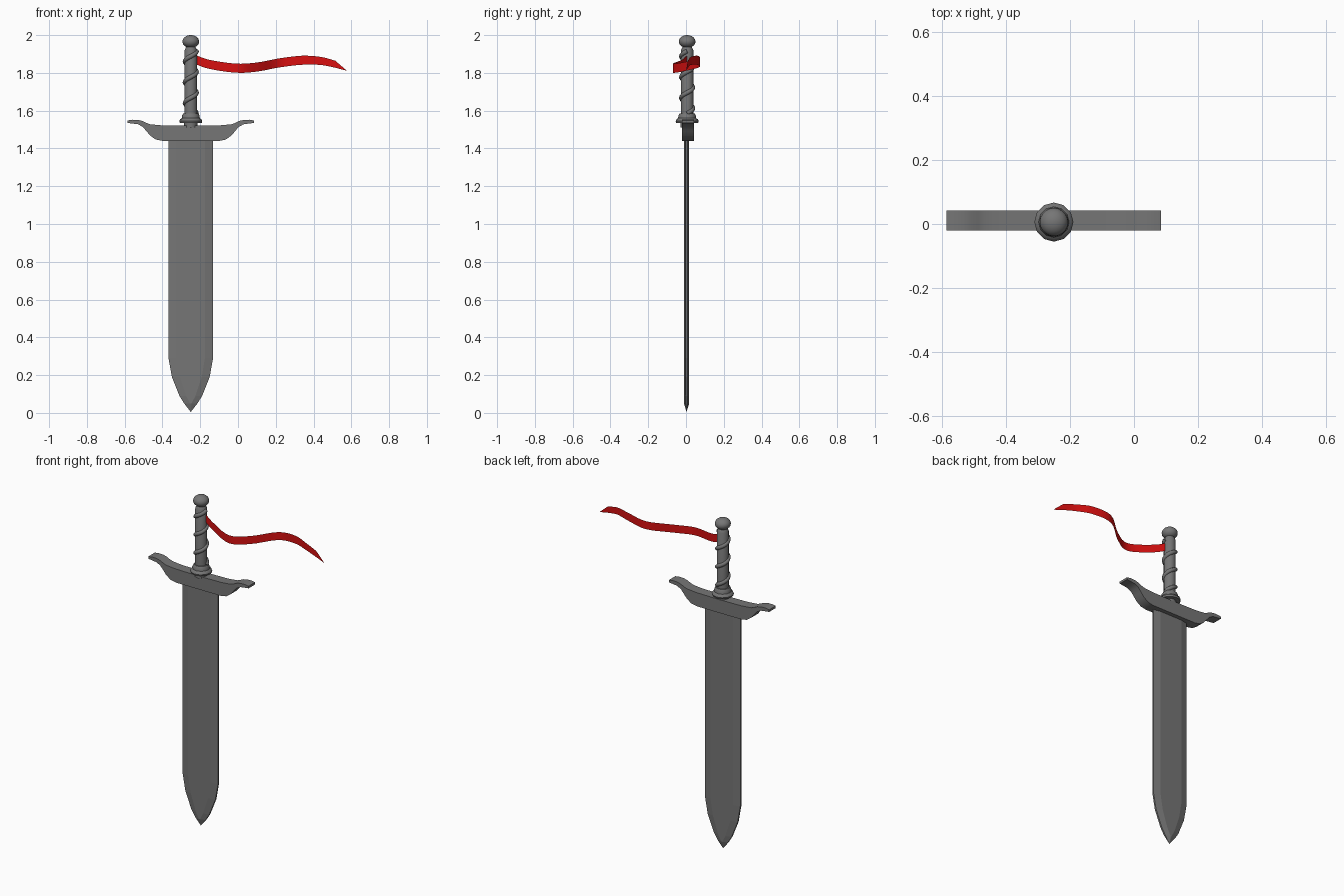
import bpy, bmesh, math
from mathutils import Vector

if "Cube" in bpy.data.objects:
    bpy.data.objects.remove(bpy.data.objects["Cube"])

CX, CY = -0.25, 0.006   # sword axis


def material(name, rgb):
    m = bpy.data.materials.new(name)
    m.use_nodes = True
    m.diffuse_color = (*rgb, 1)
    m.node_tree.nodes["Principled BSDF"].inputs["Base Color"].default_value = (*rgb, 1)
    return m


steel = material("dark steel", (0.18, 0.18, 0.18))
red = material("ribbon red", (0.68, 0.005, 0.005))


def finish(bm, name, mat, smooth=None):
    bmesh.ops.recalc_face_normals(bm, faces=bm.faces)
    me = bpy.data.meshes.new(name)
    bm.to_mesh(me)
    bm.free()
    me.materials.append(mat)
    ob = bpy.data.objects.new(name, me)
    bpy.context.collection.objects.link(ob)
    if smooth:
        bpy.ops.object.select_all(action='DESELECT')
        ob.select_set(True)
        bpy.context.view_layer.objects.active = ob
        bpy.ops.object.shade_smooth_by_angle(angle=math.radians(smooth))
    return ob


def lathe(name, profile, sides, smooth):
    """Spin (radius, z) pairs around the sword axis."""
    bm = bmesh.new()
    rings = []
    for r, z in profile:
        angles = [2 * math.pi * i / sides for i in range(sides)]
        rings.append([bm.verts.new((CX + r * math.cos(a), CY + r * math.sin(a), z)) for a in angles])
    for lo, hi in zip(rings, rings[1:]):
        for i in range(sides):
            j = (i + 1) % sides
            bm.faces.new((lo[i], lo[j], hi[j], hi[i]))
    bm.faces.new(rings[0])
    bm.faces.new(rings[-1])
    return finish(bm, name, steel, smooth)


# Blade: bevelled sections of (half width, flat half width, z) down to the point
bm = bmesh.new()
sections = [(0.118, 0.075, 1.46), (0.118, 0.075, 0.29), (0.1, 0.058, 0.19), (0.06, 0.025, 0.09), (0.035, 0.004, 0.05)]
rings = []
for w, f, z in sections:
    outline = [(-w, -.005), (-f, -.014), (f, -.014), (w, -.005), (w, .005), (f, .014), (-f, .014), (-w, .005)]
    rings.append([bm.verts.new((CX + x, 0.003 + y, z)) for x, y in outline])
for a, b in zip(rings, rings[1:]):
    for i in range(8):
        j = (i + 1) % 8
        bm.faces.new((a[i], a[j], b[j], b[i]))
tip = bm.verts.new((CX, 0.003, 0.005))
for i in range(8):
    bm.faces.new((rings[-1][i], rings[-1][(i + 1) % 8], tip))
bm.faces.new(rings[0])
finish(bm, "blade", steel)

# Cross guard: (half x, top z, bottom z), mirrored and given depth
half = [(0.0, 1.52, 1.44), (0.15, 1.522, 1.44), (0.185, 1.525, 1.447), (0.215, 1.528, 1.468), (0.235, 1.535, 1.492),
        (0.255, 1.545, 1.515), (0.28, 1.551, 1.528), (0.31, 1.552, 1.532), (0.335, 1.548, 1.535)]
stations = [(-x, t, b) for x, t, b in reversed(half[1:])] + half
bm = bmesh.new()
rings = []
for x, t, b in stations:
    corners = [(-0.02, b), (0.042, b), (0.042, t), (-0.02, t)]
    rings.append([bm.verts.new((CX + x, y, z)) for y, z in corners])
for a, b in zip(rings, rings[1:]):
    for i in range(4):
        j = (i + 1) % 4
        bm.faces.new((a[i], a[j], b[j], b[i]))
bm.faces.new(rings[0])
bm.faces.new(rings[-1])
finish(bm, "cross_guard", steel, 35)

# Collar, grip and pommel
lathe("collar", [(0.035, 1.51), (0.035, 1.535), (0.058, 1.535), (0.061, 1.545), (0.056, 1.555),
                 (0.048, 1.56), (0.046, 1.575), (0.04, 1.585)], 12, 35)
lathe("grip", [(0.033, 1.56), (0.033, 1.92), (0.028, 1.93), (0.022, 1.945)], 16, 40)
arc = [math.radians(-85 + 10 * i) for i in range(18)]
lathe("pommel", [(0.044 * math.cos(a), 1.966 + 0.034 * math.sin(a)) for a in arc], 20, 50)

# Raised cord wound around the grip
curve = bpy.data.curves.new("grip_cord", 'CURVE')
curve.dimensions = '3D'
curve.bevel_depth = 0.012
curve.bevel_resolution = 2
curve.use_fill_caps = True
steps, turns = 72, 3
spline = curve.splines.new('POLY')
spline.points.add(steps)
for i, p in enumerate(spline.points):
    t = i / steps
    a = 2 * math.pi * turns * t
    p.co = (CX + 0.031 * math.cos(a), CY + 0.031 * math.sin(a), 1.585 + 0.33 * t, 1)
spline.use_smooth = True
curve.materials.append(steel)
bpy.context.collection.objects.link(bpy.data.objects.new("grip_cord", curve))


def smooth_path(pts, n):
    """Catmull-Rom path through the points."""
    pts = [Vector(p) for p in pts]
    pts = [2 * pts[0] - pts[1]] + pts + [2 * pts[-1] - pts[-2]]
    out = []
    for a, b, c, d in zip(pts, pts[1:], pts[2:], pts[3:]):
        for k in range(n):
            t = k / n
            out.append(0.5 * (2 * b + (c - a) * t + (2 * a - 5 * b + 4 * c - d) * t * t
                              + (3 * b - a - 3 * c + d) * t ** 3))
    return out + [pts[-2]]


# Ribbon: upright wavy strip with a slanted end
centre = [(-0.23, 0.01, 1.872), (-0.15, -0.022, 1.845), (-0.01, -0.07, 1.825), (0.1, -0.02, 1.831),
          (0.22, 0.068, 1.853), (0.34, 0.06, 1.867), (0.44, 0.025, 1.863), (0.515, 0.01, 1.846)]
path = smooth_path(centre, 5)
bm = bmesh.new()
pairs = []
for i, p in enumerate(path):
    h = 0.024 - 0.006 * max(0, i / len(path) - 0.7) / 0.3
    pairs.append([bm.verts.new(p + Vector((0, 0, s * h))) for s in (-1, 1)])
for a, b in zip(pairs, pairs[1:]):
    bm.faces.new((a[0], b[0], b[1], a[1]))
end = bm.verts.new((0.577, 0.0, 1.811))
bm.faces.new((pairs[-1][0], end, pairs[-1][1]))
finish(bm, "ribbon", red, 60)
